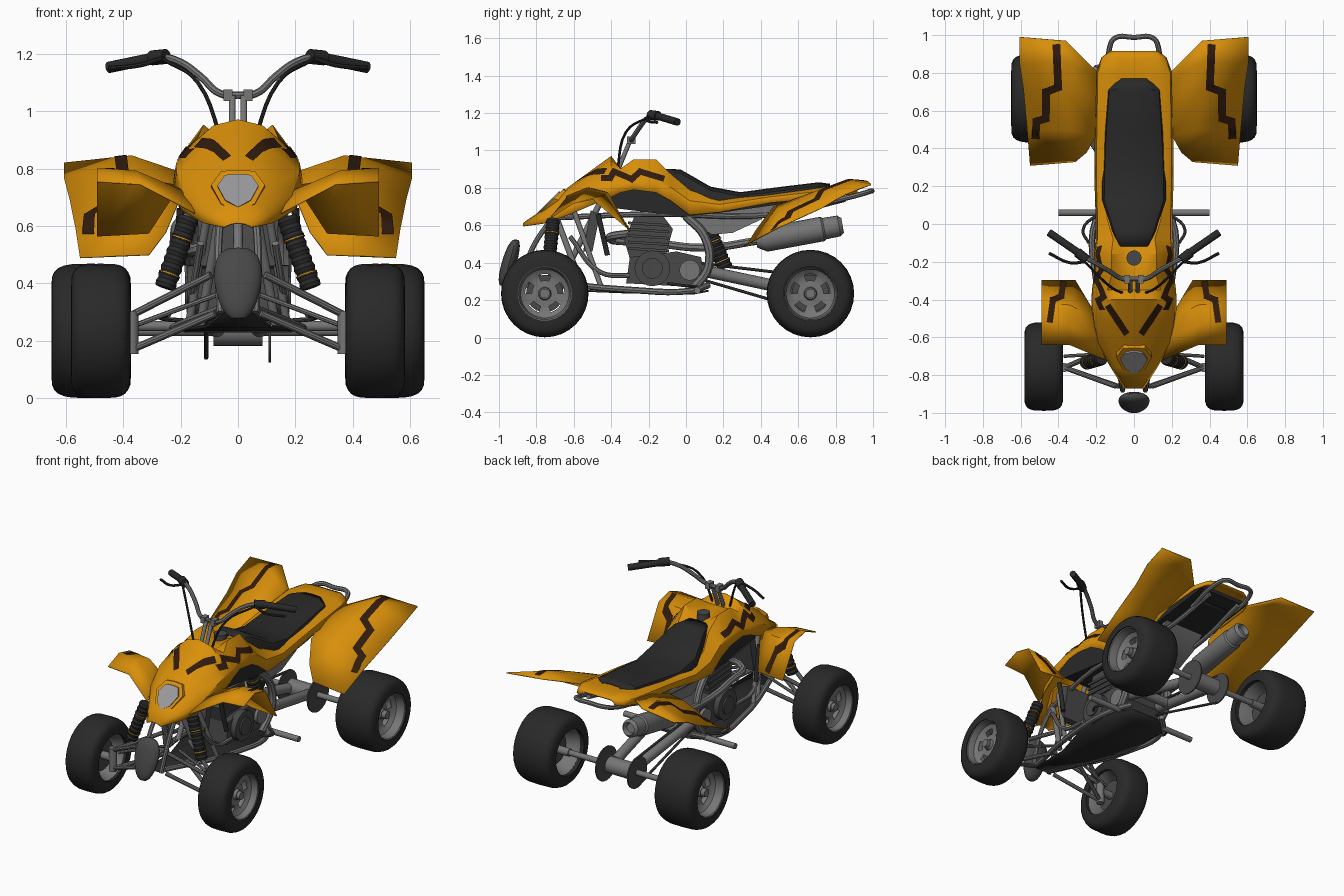
import bpy, bmesh, math
from mathutils import Vector
from mathutils.bvhtree import BVHTree

if "Cube" in bpy.data.objects:
    bpy.data.objects.remove(bpy.data.objects["Cube"])

def mat(name, r, g, b):
    m = bpy.data.materials.new(name)
    m.diffuse_color = (r, g, b, 1)
    m.use_nodes = True
    m.node_tree.nodes["Principled BSDF"].inputs["Base Color"].default_value = m.diffuse_color
    return m

ORANGE = mat("orange plastic", .69, .275, .003)
BROWN = mat("dark brown stripe", .03, .011, .004)
BLACK = mat("black rubber", .022, .022, .022)
DARK = mat("dark grey engine", .065, .065, .065)
STEEL = mat("steel grey", .18, .18, .18)
LIGHT = mat("light grey", .32, .32, .33)
X = (1, 0, 0)

def make(name, verts, faces, m, mirror=False, solid=0):
    me = bpy.data.meshes.new(name)
    me.from_pydata([tuple(v) for v in verts], [], faces)
    bm = bmesh.new()
    bm.from_mesh(me)
    bmesh.ops.remove_doubles(bm, verts=bm.verts, dist=1e-5)
    bmesh.ops.recalc_face_normals(bm, faces=bm.faces)
    bm.to_mesh(me)
    bm.free()
    me.materials.append(m)
    o = bpy.data.objects.new(name, me)
    bpy.context.collection.objects.link(o)
    if mirror:
        o.modifiers.new("mirror", 'MIRROR')
    if solid:
        s = o.modifiers.new("thickness", 'SOLIDIFY')
        s.thickness, s.offset = solid, 0
    return o

def grid(name, rows, m, mirror=True, solid=.006):
    n = len(rows[0])
    faces = [(i*n+j, i*n+j+1, (i+1)*n+j+1, (i+1)*n+j) for i in range(len(rows)-1) for j in range(n-1)]
    return make(name, [v for r in rows for v in r], faces, m, mirror, solid)

def lathe(name, prof, origin, axis, m, n=24, mirror=False, skip=None):
    """Revolve (distance along axis, radius) points; skip(ring, segment) leaves holes."""
    q = Vector(axis).to_track_quat('Z', 'Y')
    vs = [Vector(origin) + q @ Vector((r*math.cos(k*math.tau/n), r*math.sin(k*math.tau/n), t))
          for t, r in prof for k in range(n)]
    fs = [(i*n+k, i*n+(k+1) % n, (i+1)*n+(k+1) % n, (i+1)*n+k)
          for i in range(len(prof)-1) for k in range(n) if not (skip and skip(i, k))]
    return make(name, vs, fs, m, mirror)

def rod(name, a, b, r, m, mirror=False, n=16):
    d = Vector(b) - Vector(a)
    return lathe(name, [(0, 0), (0, r), (d.length, r), (d.length, 0)], a, d, m, n, mirror)

def axle(name, x0, x1, y, z, r, m, mirror=False):
    return rod(name, (x0, y, z), (x1, y, z), r, m, mirror, 24)

def tube(name, pts, r, m, mirror=True):
    cu = bpy.data.curves.new(name, 'CURVE')
    cu.dimensions, cu.bevel_depth, cu.bevel_resolution = '3D', r, 2
    cu.resolution_u, cu.use_fill_caps = 5, True
    s = cu.splines.new('BEZIER')
    s.bezier_points.add(len(pts)-1)
    for b, p in zip(s.bezier_points, pts):
        b.co, b.handle_left_type, b.handle_right_type = p, 'AUTO', 'AUTO'
    tmp = bpy.data.objects.new(name + "_path", cu)
    bpy.context.collection.objects.link(tmp)
    me = bpy.data.meshes.new_from_object(tmp.evaluated_get(bpy.context.evaluated_depsgraph_get()))
    bpy.data.objects.remove(tmp)
    o = make(name, [v.co for v in me.vertices], [tuple(p.vertices) for p in me.polygons], m, mirror)
    bpy.data.meshes.remove(me)
    return o

def prism(name, pts, x0, x1, m, mirror=False):
    n = len(pts)
    vs = [(x, y, z) for x in (x0, x1) for y, z in pts]
    fs = [tuple(range(n)), tuple(range(n, 2*n))] + [(i, (i+1) % n, n+(i+1) % n, n+i) for i in range(n)]
    return make(name, vs, fs, m, mirror)

def decal(name, pts, w, target, side):
    """Lay a jagged ribbon on the target, projected from the side or from above."""
    tree = BVHTree.FromObject(target, bpy.context.evaluated_depsgraph_get())
    d = Vector((-1, 0, 0)) if side else Vector((0, 0, -1))
    vs, fs = [], []
    for a, b in zip(pts, pts[1:]):
        a, b = Vector(a), Vector(b)
        t = (b-a).normalized()
        a, b, across = a - t*w*.4, b + t*w*.4, Vector((-t.y, t.x))
        n = max(2, int((b-a).length/.012))
        ids = []
        for i in range(n+1):
            for j in range(4):
                p = a.lerp(b, i/n) + across*w*(j/3-.5)
                hit, no, _, _ = tree.ray_cast(Vector((1, *p)) if side else Vector((*p, 2)), d)
                ids.append(None if hit is None else len(vs))
                if hit is not None:
                    vs.append(hit + (no if no.dot(d) < 0 else -no)*.004)
        for i in range(n):
            for j in range(3):
                f = (ids[i*4+j], ids[i*4+j+1], ids[i*4+j+5], ids[i*4+j+4])
                if None not in f:
                    fs.append(f)
    return make(name, vs, fs, BROWN, True)

# Body shell stations: y, centre height, shoulder x and z, side x and z, lower edge z
body = [(-.87, .61, .03, .605, .04, .60, .595), (-.76, .685, .085, .665, .11, .645, .61),
        (-.63, .80, .14, .755, .185, .71, .655), (-.50, .895, .16, .83, .212, .785, .71),
        (-.40, .968, .155, .885, .212, .82, .75), (-.35, .90, .14, .90, .21, .82, .775),
        (-.28, .89, .12, .95, .20, .84, .79), (-.16, .89, .12, .95, .20, .84, .775),
        (-.08, .85, .11, .87, .19, .80, .73), (.02, .78, .14, .785, .19, .73, .655),
        (.18, .73, .16, .735, .195, .71, .67), (.45, .755, .16, .76, .195, .75, .72),
        (.80, .81, .15, .81, .19, .79, .755), (.88, .81, .13, .81, .16, .795, .765),
        (.915, .80, .10, .80, .115, .79, .77)]
shell = grid("body_shell", [[(0, y, c), (.55*sx, y, c+(sz-c)*.25), (sx, y, sz), (wx, y, wz), (wx+.01, y, lz)]
                            for y, c, sx, sz, wx, wz, lz in body], ORANGE)
prism("underbody", [(-.5, .76), (-.45, .70), (0, .645), (.2, .67), (.85, .76), (.85, .785),
                    (.1, .715), (-.1, .80), (-.2, .85), (-.4, .85)], -.175, .175, BLACK)

# Seat stations: y, half width, top height
seat = [(-.12, .08, .90), (-.03, .115, .897), (.13, .168, .805), (.29, .165, .775),
        (.5, .155, .803), (.71, .14, .828), (.77, .08, .82)]
grid("seat", [[(0, y, z), (.7*w, y, z-.004), (.93*w, y, z-.02), (w, y, z-.045), (w, y, z-.085), (0, y, z-.085)]
              for y, w, z in seat], BLACK, solid=.004)

# Fenders
front = grid("front_fender", [
    [(.15, -.72, .645), (.34, -.64, .745), (.49, -.64, .755)],
    [(.19, -.60, .72), (.355, -.53, .79), (.49, -.53, .80)],
    [(.21, -.50, .74), (.34, -.43, .765), (.49, -.42, .775)],
    [(.215, -.46, .72), (.31, -.30, .575), (.49, -.30, .565)]], ORANGE)
rear = grid("rear_fender", [
    [(.25, .38, .58), (.31, .33, .50), (.55, .31, .49)],
    [(.20, .47, .70), (.34, .50, .695), (.565, .50, .59)],
    [(.20, .66, .765), (.36, .72, .79), (.585, .72, .69)],
    [(.20, .78, .785), (.37, .86, .843), (.605, .85, .765)],
    [(.20, .81, .785), (.36, .97, .835), (.605, .99, .818)]], ORANGE)

# Jagged stripes
decal("nose_stripe", [(.045, -.57), (.13, -.44)], .034, shell, False)
decal("hood_stripe", [(-.44, .85), (-.405, .85), (-.385, .885), (-.29, .845), (-.245, .885), (-.13, .85)],
      .032, shell, True)
decal("front_fender_stripe", [(.375, -.32), (.385, -.386), (.43, -.405), (.445, -.51)], .032, front, False)
decal("rear_fender_stripe", [(.41, .935), (.40, .725), (.465, .70), (.465, .56), (.515, .545), (.52, .47)],
      .041, rear, False)

# Headlight and its bezel, lying on the sloped nose
def plate(name, k, front_off, back_off, m):
    half = [(0, .055), (.045, .052), (.072, .015), (.045, -.035), (0, -.06)]
    ring = half + [(-x, z) for x, z in half[-2:0:-1]]
    make(name, [(x*k, -.715+z*k+o, .72+z*k-o*.3) for o in (front_off, back_off) for x, z in ring],
         [tuple(range(8)), tuple(range(8, 16))] + [(i, (i+1) % 8, 8+(i+1) % 8, 8+i) for i in range(8)], m)
plate("headlight_bezel", 1.3, -.012, .04, ORANGE)
plate("headlight", 1, -.02, 0, LIGHT)

# Wheels: tyre section is a rounded box
arc = [math.pi*i/12 for i in range(13)]
for tag, y, cx, w in (("front", -.755, .478, .103), ("rear", .665, .511, .139)):
    c = (cx, y, .235)
    prof = [(-w*math.copysign(abs(math.cos(a))**.55, math.cos(a)), .145+.089*max(0, math.sin(a))**.55) for a in arc]
    lathe(tag + "_tyre", prof + prof[:1], c, X, BLACK, 32, True)
    lathe(tag + "_rim", [(s*w, r) for s, r in ((-.92, .15), (-.3, .125), (.3, .125), (.92, .14), (.98, .15))],
          c, X, STEEL, 30, True)
    lathe(tag + "_wheel_disc", [(s*w, r) for s, r in ((.55, 0), (.55, .03), (.38, .035), (.36, .07), (.4, .105), (.55, .13))],
          c, X, STEEL, 30, True, lambda i, k: i == 3 and k % 6 < 3)
    axle(tag + "_brake_drum", cx-.3*w, cx+.1*w, y, .235, .1, DARK, True)
    axle(tag + "_hub", cx-w, cx+.75*w, y, .235, .025, STEEL, True)

# Front suspension: two A-arms each side
for nm, x, z, kz in (("lower", .08, .295, .17), ("upper", .095, .43, .29)):
    for end, y in (("front", -.86), ("back", -.64)):
        rod(f"{nm}_arm_{end}", (x, y, z), (.37, -.76, kz), .013, STEEL, True, 10)
rod("tie_rod", (.05, -.68, .37), (.37, -.70, .25), .009, STEEL, True, 8)
rod("steering_knuckle", (.37, -.76, .155), (.37, -.76, .305), .024, STEEL, True)

def shock(tag, a, b, r, mirror):
    d = Vector(b)-Vector(a)
    L = d.length
    prof = [(0, 0)] + [(L*i/18, r if i % 2 else r*.88) for i in range(19)] + [(L, 0)]
    lathe(tag + "_shock", prof, a, d, BLACK, 14, mirror)
    for t in (.3, .8):
        p = Vector(a) + d*t
        rod(tag + "_shock_ring", p, p + d.normalized()*.004, r*1.03, ORANGE, mirror, 14)
shock("front", (.17, -.71, .63), (.255, -.735, .385), .038, True)
shock("rear", (0, .12, .58), (0, .21, .37), .045, False)

# Frame
tube("lower_rail", [(.06, -.85, .31), (.2, -.3, .255), (.2, .03, .25), (.12, .12, .28)], .017, STEEL)
rod("down_tube", (.06, -.70, .66), (.13, -.55, .26), .016, STEEL, True)
rod("inner_down_tube", (.1, -.60, .68), (.17, -.45, .26), .014, STEEL, True)
tube("side_brace", [(.13, -.62, .54), (.16, -.46, .35), (.16, -.3, .33)], .013, STEEL)
tube("upper_rail", [(.06, -.72, .64), (.15, -.2, .66), (.13, .5, .66), (.11, .85, .74)], .015, STEEL)
tube("rear_upright", [(.15, 0, .65), (.16, .1, .54), (.16, .12, .38), (.15, .03, .25)], .024, STEEL)
tube("front_upright", [(.06, -.88, .30), (.07, -.82, .48), (.06, -.70, .66)], .014, STEEL)
tube("grab_bar", [(.125, .70, .71), (.13, .93, .765), (.10, .985, .782), (0, .988, .782)], .014, STEEL)
grid("skid_plate", [[(0, y, z), (x, y, z)] for x, y, z in
     ((.05, -.87, .30), (.11, -.55, .25), (.19, -.3, .24), (.19, .04, .235), (.1, .12, .25))], BLACK, solid=.01)
axle("foot_peg", .17, .40, .06, .252, .018, STEEL, True)
tube("foot_pedal", [(.18, .06, .27), (.27, -.03, .28), (.24, -.10, .29)], .008, DARK)
# Front bumper: tilted dome, narrower at the bottom
bump = lathe("front_bumper", [(-.125*math.cos(a), .09*math.sin(a)**.7 if 0 < a < 3.1 else 0) for a in arc],
             (0, 0, 0), (0, 0, 1), DARK, 20)
for v in bump.data.vertices:
    x, y, z = v.co
    v.co = (x*(.9 + z*1.4), -.945 + y*.45 + z*.28, .40 + z)

# Engine
prism("engine_cylinder", [(-.30, .42), (-.12, .40), (-.07, .58), (-.13, .66), (-.27, .66), (-.33, .52)], -.1, .1, DARK)
prism("crankcase", [(-.32, .29), (.04, .27), (.10, .33), (.08, .43), (-.05, .46), (-.30, .43)], -.14, .14, DARK)
for i in range(5):
    z = .47 + i*.034
    prism("cooling_fin", [(-.31, z), (-.09, z-.014), (-.09, z), (-.31, z+.014)], -.11, .11, DARK)
axle("clutch_cover", .13, .175, -.18, .37, .095, DARK, True)
axle("clutch_cap", .17, .185, -.18, .37, .055, DARK, True)
axle("sprocket_cover", .13, .16, .02, .36, .055, STEEL, True)
prism("airbox", [(0, .66), (.07, .59), (.14, .55), (.25, .56), (.40, .63), (.48, .71), (.2, .69)], -.14, .14, STEEL)
prism("radiator", [(-.55, .46), (-.50, .46), (-.46, .66), (-.51, .68)], -.14, .14, DARK)
rod("front_hose", (.2, -.47, .66), (.21, -.42, .44), .014, BLACK, True)

# Exhaust on the left
tube("exhaust_pipe", [(0, -.28, .56), (-.10, -.41, .53), (-.17, -.2, .51), (-.17, .1, .48), (-.17, .40, .52)],
     .022, STEEL, False)
lathe("muffler", [(0, 0), (0, .035), (.05, .066), (.36, .066), (.37, .058), (.45, .056), (.47, .04), (.44, .03), (.44, 0)],
      (-.17, .375, .515), (0, .46, .085), STEEL, 20)

# Rear axle and swingarm
axle("rear_axle", -.42, .42, .665, .235, .018, STEEL)
axle("axle_carrier", -.085, .085, .665, .235, .052, STEEL)
axle("brake_disc", .107, .115, .665, .235, .11, DARK)
axle("rear_sprocket", -.115, -.107, .665, .235, .10, DARK)
axle("swingarm_cross_tube", -.11, .11, .2, .335, .03, STEEL)
rod("swingarm", (.12, .08, .36), (.075, .62, .245), .032, STEEL, True)
for s in (-1, 1):
    rod("drive_chain", (-.111, .05, .36+s*.04), (-.111, .66, .235+s*.093), .008, DARK, n=8)

# Steering and handlebar
rod("steering_column", (0, -.62, .40), (0, -.37, .90), .016, STEEL)
rod("steering_stem", (.02, -.37, .88), (.02, -.30, 1.05), .012, STEEL, True)
prism("bar_clamp", [(-.315, 1.035), (-.27, 1.035), (-.27, 1.075), (-.315, 1.075)], .02, .05, STEEL, True)
tube("handlebar", [(0, -.29, 1.055), (.06, -.29, 1.06), (.13, -.25, 1.12), (.20, -.21, 1.17), (.27, -.17, 1.188),
                   (.44, -.055, 1.155)], .013, STEEL)
rod("grip", (.29, -.155, 1.185), (.45, -.045, 1.152), .02, BLACK, True)
rod("lever_perch", (.25, -.19, 1.19), (.30, -.15, 1.185), .026, BLACK, True)
tube("lever", [(.26, -.20, 1.185), (.34, -.205, 1.16), (.45, -.155, 1.15)], .008, BLACK)
tube("control_cable", [(.26, -.20, 1.18), (.14, -.32, 1.10), (.05, -.37, .88)], .007, BLACK)
rod("fuel_cap", (0, -.18, .87), (0, -.18, .93), .04, DARK)

# Smooth shading with sharp edges kept
for o in bpy.context.scene.objects:
    o.select_set(True)
    bpy.context.view_layer.objects.active = o
bpy.ops.object.shade_smooth_by_angle(angle=math.radians(32))
